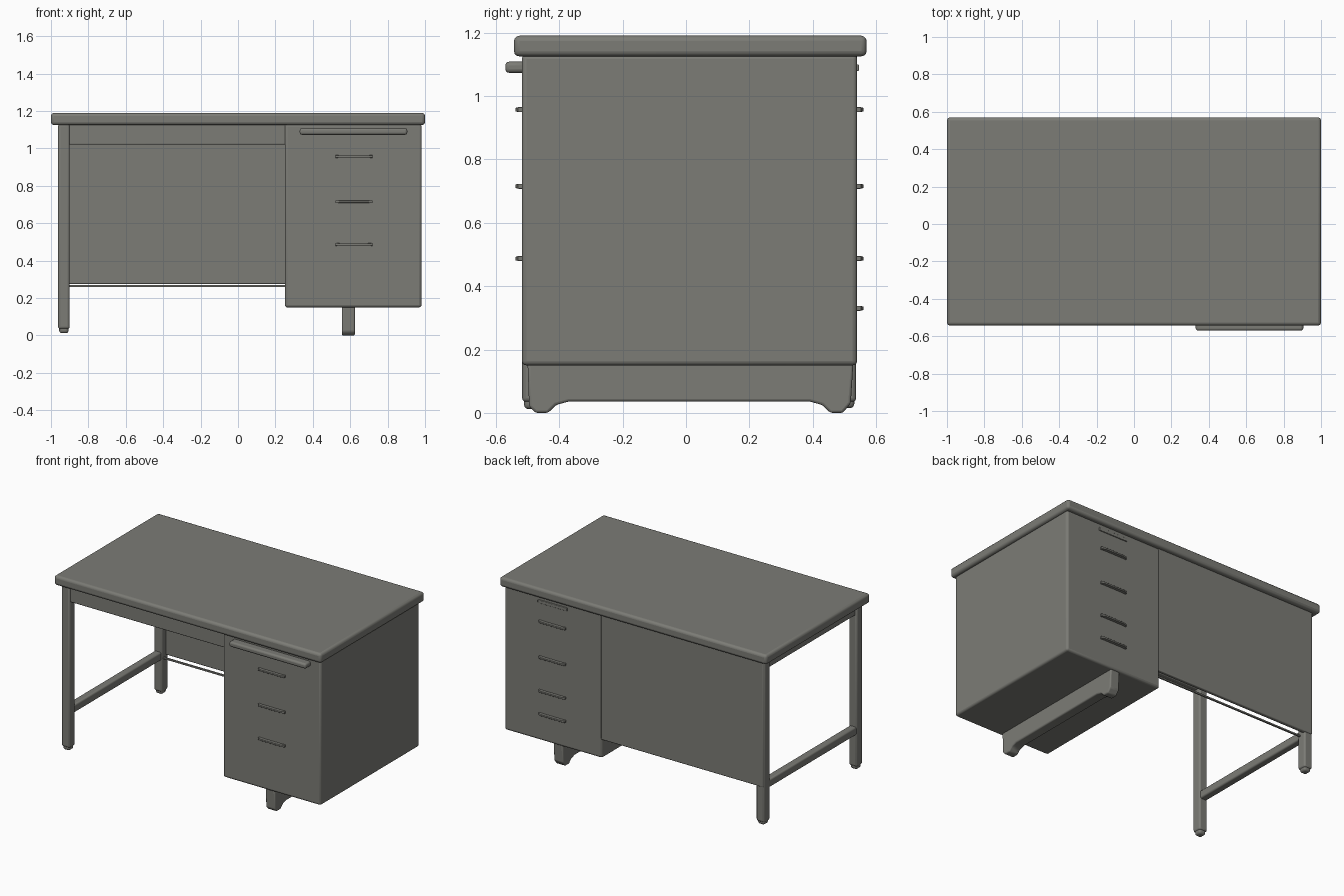
import bpy, bmesh, math

if "Cube" in bpy.data.objects:
    bpy.data.objects.remove(bpy.data.objects["Cube"])

grey = bpy.data.materials.new("warm_grey_metal")
grey.diffuse_color = (0.20, 0.20, 0.18, 1)
grey.use_nodes = True
grey.node_tree.nodes["Principled BSDF"].inputs["Base Color"].default_value = grey.diffuse_color


def finish(name, bm, bevel=0.0, segments=3):
    bmesh.ops.recalc_face_normals(bm, faces=bm.faces)
    mesh = bpy.data.meshes.new(name)
    bm.to_mesh(mesh)
    bm.free()
    mesh.materials.append(grey)
    ob = bpy.data.objects.new(name, mesh)
    bpy.context.collection.objects.link(ob)
    if bevel:
        mod = ob.modifiers.new("rounded_edges", 'BEVEL')
        mod.width = bevel
        mod.segments = segments
        mod.limit_method = 'ANGLE'
        mod.angle_limit = math.radians(25)
    bpy.ops.object.select_all(action='DESELECT')
    ob.select_set(True)
    bpy.context.view_layer.objects.active = ob
    bpy.ops.object.shade_smooth_by_angle(angle=math.radians(35))
    return ob


def box(name, x, y, z, bevel=0.01, segments=3):
    bm = bmesh.new()
    bmesh.ops.create_cube(bm, size=1)
    for v in bm.verts:
        for i, (lo, hi) in enumerate((x, y, z)):
            v.co[i] = lo if v.co[i] < 0 else hi
    return finish(name, bm, bevel, segments)


def extrude_x(name, profile, x0, x1, bevel=0.01):
    """Extrude a (y, z) outline along x."""
    bm = bmesh.new()
    face = bm.faces.new([bm.verts.new((x0, y, z)) for y, z in profile])
    new = bmesh.ops.extrude_face_region(bm, geom=[face])["geom"]
    bmesh.ops.translate(bm, vec=(x1 - x0, 0, 0),
                        verts=[v for v in new if isinstance(v, bmesh.types.BMVert)])
    return finish(name, bm, bevel)


# Table top and drawer pedestal
box("table_top", (-1, 1), (-0.543, 0.57), (1.125, 1.19), 0.017)
box("drawer_pedestal", (0.25, 0.982), (-0.518, 0.54), (0.15, 1.13), 0.014)

# Pull-out writing board at the front, flush end plate at the back
box("writing_board", (0.33, 0.905), (-0.57, -0.5), (1.073, 1.108), 0.012)
box("rear_board_plate", (0.51, 0.73), (0.53, 0.546), (1.078, 1.1), 0.004)


def handle(name, z, y, side):
    """Thin bowed pull, flared at its ends."""
    bm = bmesh.new()
    stations = ((-0.1, 0.008), (-0.075, 0.006), (0.075, 0.006), (0.1, 0.008))
    outer = (0.012, 0.02, 0.02, 0.012)
    rings = []
    for (dx, h), out in zip(stations, outer):
        rings.append([bm.verts.new((0.62 + dx, y + side * d, z + dz))
                      for d, dz in ((-0.01, -h), (out, -h), (out, h), (-0.01, h))])
    for a, b in zip(rings, rings[1:]):
        for i in range(4):
            bm.faces.new((a[i], a[(i + 1) % 4], b[(i + 1) % 4], b[i]))
    bm.faces.new(rings[0])
    bm.faces.new(rings[-1])
    finish(name, bm, 0.002, 2)


# Drawer handles
for z in (0.957, 0.715, 0.487):
    handle("front_handle", z, -0.518, -1)
for z in (0.957, 0.715, 0.487, 0.33):
    handle("back_handle", z, 0.54, 1)

# Arched sled foot below the pedestal
foot = [(-0.5, 0.16), (-0.495, 0.02), (-0.475, 0), (-0.435, 0), (-0.41, 0.025),
        (-0.37, 0.036), (0.39, 0.036), (0.43, 0.025), (0.455, 0), (0.495, 0),
        (0.52, 0.03), (0.528, 0.16)]
extrude_x("pedestal_foot", foot, 0.555, 0.625, 0.008)

# Left leg frame: legs with rounded feet, stretcher and side rail
for name, y in (("front_leg", -0.485), ("back_leg", 0.505)):
    box(name, (-0.962, -0.9), (y - 0.032, y + 0.032), (0.035, 1.13), 0.012)
    box(name + "_foot", (-0.956, -0.906), (y - 0.026, y + 0.026), (0.012 if y < 0 else 0.015, 0.06), 0.014)
box("leg_stretcher", (-0.957, -0.907), (-0.48, 0.5), (0.25, 0.305), 0.01)
box("side_rail", (-0.95, -0.905), (-0.48, 0.5), (1.06, 1.13), 0.005)

# Front apron, modesty panel and the thin rod beneath it
box("front_apron", (-0.92, 0.27), (-0.505, -0.475), (1.02, 1.13), 0.006)
box("modesty_panel", (-0.958, 0.26), (0.515, 0.54), (0.275, 1.13), 0.006)
box("lower_rod", (-0.92, 0.27), (0.485, 0.497), (0.258, 0.27), 0.003)
